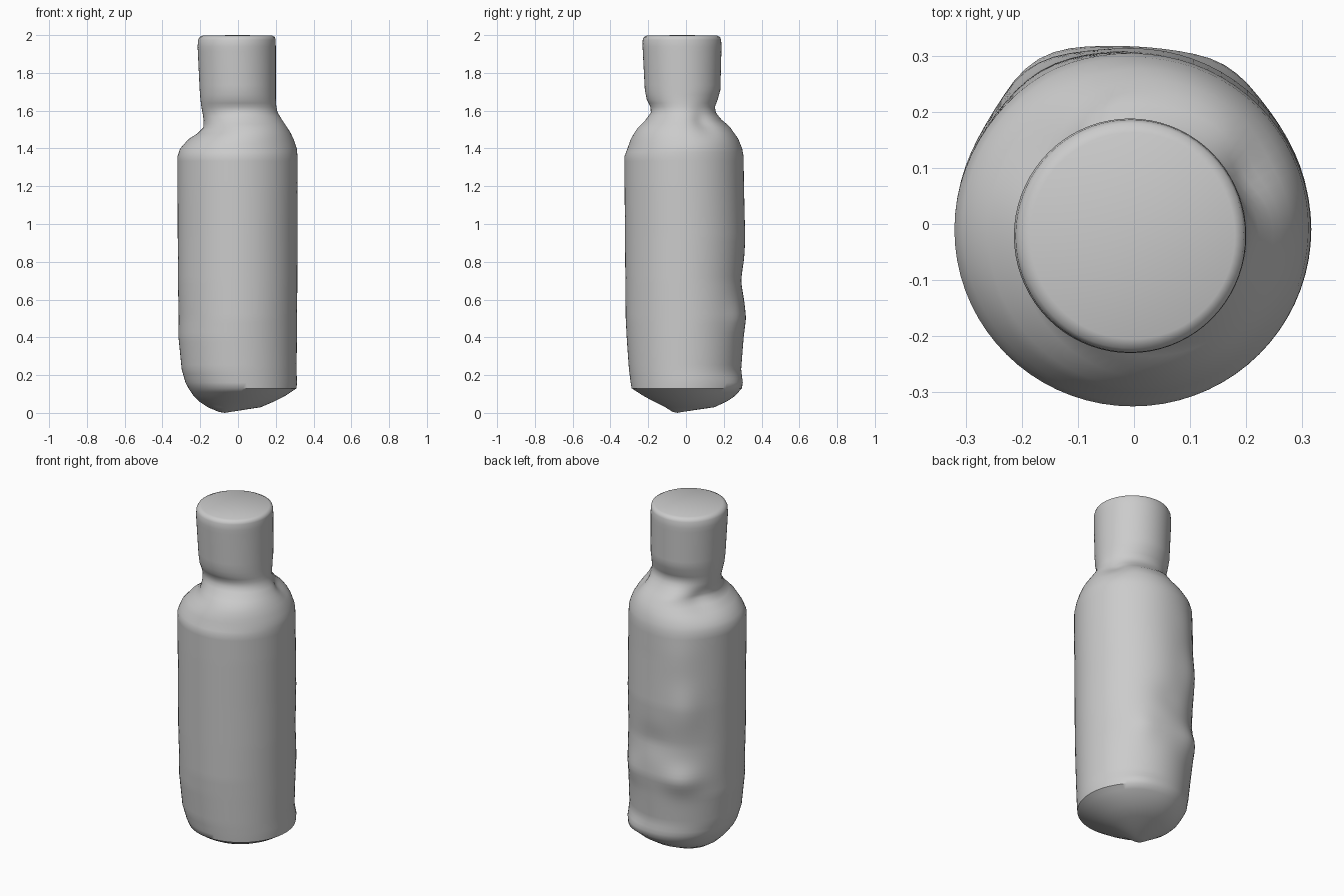
import bpy, bmesh, math

cube = bpy.data.objects.get("Cube")
if cube:
    bpy.data.objects.remove(cube, do_unlink=True)

# Plain grey material
grey = bpy.data.materials.new("plain grey")
grey.use_nodes = True
colour = (0.6, 0.6, 0.6, 1)
grey.diffuse_color = colour
grey.node_tree.nodes["Principled BSDF"].inputs["Base Color"].default_value = colour

# Cross-sections: height, x min, x max, y min, y max
SECTIONS = [
    (0.005, -0.10, -0.04, -0.07, -0.02),
    (0.03, -0.16, 0.12, -0.11, 0.15),
    (0.06, -0.205, 0.19, -0.17, 0.215),
    (0.09, -0.235, 0.25, -0.225, 0.26),
    (0.13, -0.262, 0.31, -0.288, 0.295),
    (0.16, -0.278, 0.312, -0.293, 0.30),
    (0.23, -0.298, 0.31, -0.302, 0.292),
    (0.40, -0.315, 0.312, -0.314, 0.305),
    (0.50, -0.314, 0.313, -0.319, 0.315),
    (0.70, -0.318, 0.314, -0.321, 0.305),
    (0.93, -0.319, 0.315, -0.323, 0.313),
    (1.20, -0.320, 0.316, -0.325, 0.306),
    (1.36, -0.320, 0.315, -0.325, 0.304),
    (1.40, -0.306, 0.311, -0.310, 0.297),
    (1.45, -0.262, 0.294, -0.292, 0.277),
    (1.48, -0.215, 0.280, -0.275, 0.255),
    (1.51, -0.185, 0.262, -0.255, 0.230),
    (1.55, -0.182, 0.235, -0.215, 0.185),
    (1.59, -0.188, 0.210, -0.186, 0.158),
    (1.62, -0.194, 0.203, -0.188, 0.153),
    (1.66, -0.199, 0.200, -0.208, 0.168),
    (1.71, -0.203, 0.200, -0.218, 0.182),
    (1.94, -0.214, 0.200, -0.230, 0.188),
    (1.975, -0.211, 0.199, -0.229, 0.186),
    (1.99, -0.203, 0.195, -0.222, 0.180),
    (1.998, -0.185, 0.180, -0.205, 0.163),
]
# Bulges and dents: angle in degrees, height, angular width, height width, depth
BUMPS = [
    (122, 0.92, 16, 0.16, 0.020), (120, 0.50, 18, 0.08, 0.025),
    (60, 0.50, 14, 0.09, 0.012), (90, 0.70, 20, 0.09, -0.012),
    (118, 1.22, 18, 0.14, 0.010), (150, 1.50, 18, 0.05, -0.022),
    (30, 1.53, 16, 0.05, -0.025), (110, 1.53, 18, 0.04, 0.015),
    (60, 0.15, 18, 0.04, 0.010),
]
SEGMENTS = 72


def section_heights(step=0.025):
    """Yield sections with extra rows blended between the listed ones."""
    for a, b in zip(SECTIONS, SECTIONS[1:]):
        n = max(1, round((b[0] - a[0]) / step))
        for i in range(n):
            yield tuple(p + (q - p) * i / n for p, q in zip(a, b))
    yield SECTIONS[-1]


def bump(angle, z):
    total = 0
    for deg, height, width, tall, depth in BUMPS:
        d = (angle - deg + 180) % 360 - 180
        total += depth * math.exp(-(d / width) ** 2 - ((z - height) / tall) ** 2)
    return total


# Bottle: uneven body, shoulder, neck and cap lofted as one closed skin
bm = bmesh.new()
rings = []
for z, x0, x1, y0, y1 in section_heights():
    ring = []
    for i in range(SEGMENTS):
        t = 2 * math.pi * i / SEGMENTS
        b = bump(math.degrees(t), z)
        ring.append(bm.verts.new(((x0 + x1) / 2 + ((x1 - x0) / 2 + b) * math.cos(t),
                                  (y0 + y1) / 2 + ((y1 - y0) / 2 + b) * math.sin(t), z)))
    rings.append(ring)
for low, high in zip(rings, rings[1:]):
    for i in range(SEGMENTS):
        j = (i + 1) % SEGMENTS
        bm.faces.new((low[i], low[j], high[j], high[i]))

# Close the base and the cap top with fans
for ring, z in ((rings[0], 0.0), (rings[-1], 2.0)):
    centre = bm.verts.new((sum(v.co.x for v in ring) / SEGMENTS,
                           sum(v.co.y for v in ring) / SEGMENTS, z))
    for i in range(SEGMENTS):
        bm.faces.new((ring[i], ring[(i + 1) % SEGMENTS], centre))
bmesh.ops.recalc_face_normals(bm, faces=bm.faces)

mesh = bpy.data.meshes.new("bottle")
bm.to_mesh(mesh)
bm.free()
mesh.materials.append(grey)
bottle = bpy.data.objects.new("bottle", mesh)
bpy.context.collection.objects.link(bottle)

# Smooth skin with a crisp edge round the base
bpy.ops.object.select_all(action='DESELECT')
bottle.select_set(True)
bpy.context.view_layer.objects.active = bottle
bpy.ops.object.shade_smooth_by_angle(angle=math.radians(48))
